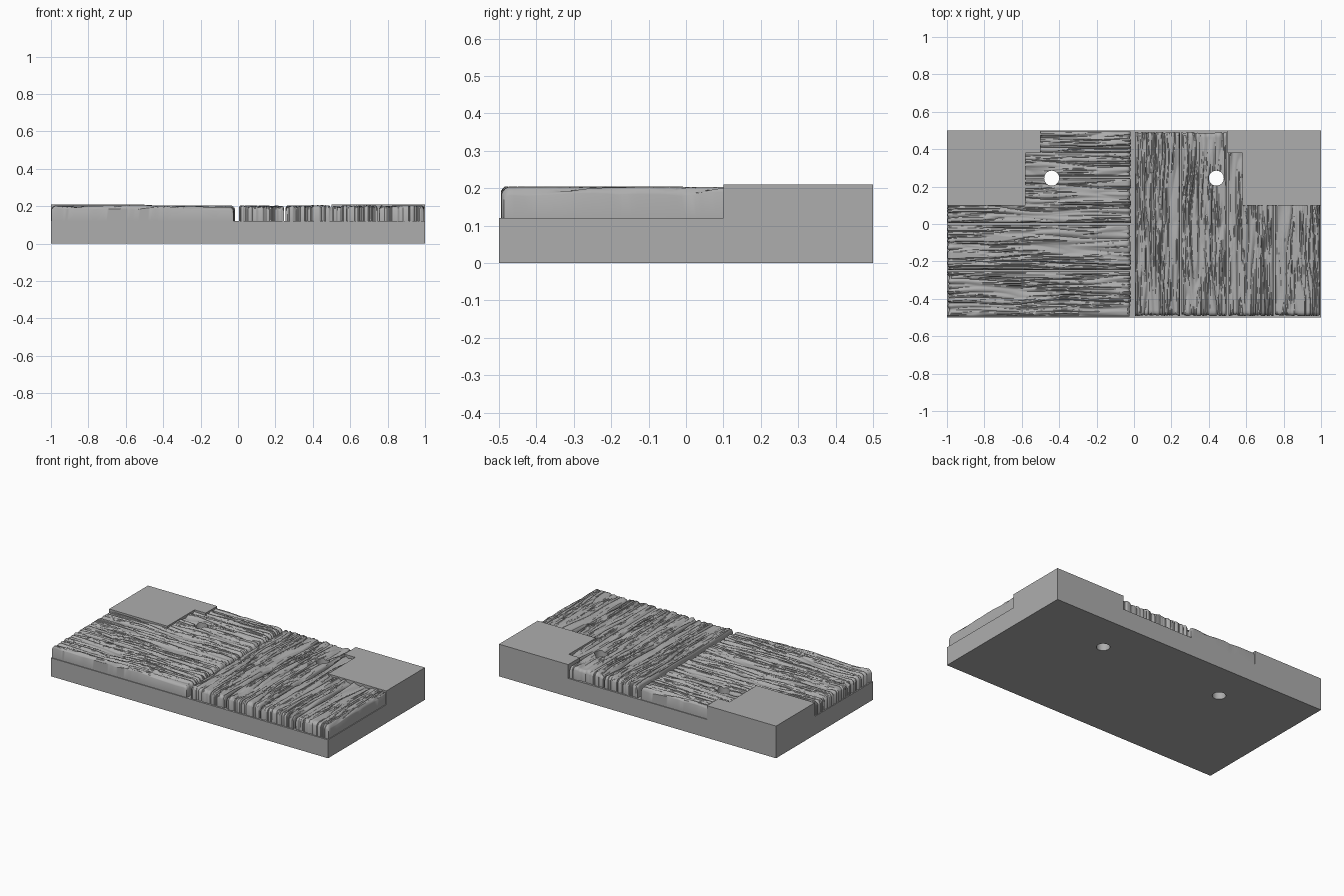
import bpy, bmesh, math
from mathutils import Vector, noise

if "Cube" in bpy.data.objects:
    bpy.data.objects.remove(bpy.data.objects["Cube"])

BASE_TOP, PLANK_TOP, BLOCK_TOP = 0.12, 0.203, 0.21

grey = bpy.data.materials.new("stone_grey")
grey.use_nodes = True
colour = (0.42, 0.42, 0.42, 1)
grey.diffuse_color = colour
grey.node_tree.nodes["Principled BSDF"].inputs["Base Color"].default_value = colour


def add_object(name, bm):
    bmesh.ops.recalc_face_normals(bm, faces=bm.faces)
    mesh = bpy.data.meshes.new(name)
    bm.to_mesh(mesh)
    bm.free()
    mesh.materials.append(grey)
    obj = bpy.data.objects.new(name, mesh)
    bpy.context.collection.objects.link(obj)
    return obj


def prism(name, outline, z0, z1):
    bm = bmesh.new()
    face = bm.faces.new([bm.verts.new((x, y, z0)) for x, y in outline])
    top = bmesh.ops.extrude_face_region(bm, geom=[face])["geom"]
    for v in top:
        if isinstance(v, bmesh.types.BMVert):
            v.co.z = z1
    return add_object(name, bm)


def grain(u, v, seed):
    """Groove strength from 0 to 1; lines run along v and wander slowly."""
    u += 0.014 * noise.noise(Vector((u * 5, v * 4, seed)))
    broad = noise.noise(Vector((u * 26, v * 1.6, seed + 7)))
    fine = noise.noise(Vector((u * 55, v * 3.5, seed + 31)))
    return max(0, 1 - abs(broad) / 0.22, 0.6 * (1 - abs(fine) / 0.2))


def plank(name, u0, u1, v0, v1, seed, along_x):
    """Closed board with grooved, rounded top; u is across it, v along it."""
    nu, nv = 64, 72
    bm = bmesh.new()
    rows = []

    def steps(a, b, n, r):
        # Extra stations near both ends carry the rounded rim
        rim = [0, 0, 0.15 * r, 0.5 * r, r]
        mid = [a + r + (b - a - 2 * r) * i / n for i in range(1, n)]
        return [a + d for d in rim] + mid + [b - d for d in reversed(rim)]

    us, vs = steps(u0, u1, nu, 0.01), steps(v0, v1, nv, 0.02)
    cu, cv = (u0 + u1) / 2, (v0 + v1) / 2
    for j, v in enumerate(vs):
        row = []
        for i, u in enumerate(us):
            g = grain(u, v, seed)
            du = min(u - u0, u1 - u)
            dv = min(v - v0, v1 - v)
            drop = 0.012 * max(0, 1 - du / 0.01) ** 2 + 0.018 * max(0, 1 - dv / 0.02) ** 2
            z = PLANK_TOP - 0.013 * g - drop
            z += 0.003 * noise.noise(Vector((u * 8, v * 3, seed + 50)))
            if i in (0, len(us) - 1) or j in (0, len(vs) - 1):
                z = BASE_TOP
            # Grooves continue down the cut ends
            end = max(0, 1 - dv / 0.02)
            pv = v + math.copysign(0.009 * g * end, cv - v)
            row.append(bm.verts.new((pv, u, z) if along_x else (u, pv, z)))
        rows.append(row)
    for a, b in zip(rows, rows[1:]):
        for i in range(len(us) - 1):
            bm.faces.new((a[i], a[i + 1], b[i + 1], b[i]))
    rim = rows[0] + [r[-1] for r in rows[1:-1]] + rows[-1][::-1] + [r[0] for r in rows[-2:0:-1]]
    bm.faces.new(rim)
    return add_object(name, bm)


# Slab under everything
slab = prism("base_slab", [(-1, -0.5), (1, -0.5), (1, 0.5), (-1, 0.5)], 0, BASE_TOP)

# Four boards along x on the right half, four along y on the left half
boards = []
for k in range(4):
    a, b = -0.5 + k * 0.25, -0.25 + k * 0.25
    boards.append(plank(f"right_plank_{k + 1}", a + 0.005, b - 0.005, -0.997, -0.015, k * 3.7, True))
    boards.append(plank(f"left_plank_{k + 1}", a + 0.505, b + 0.495, -0.493, 0.493, 20 + k * 4.3, False))

# Plain raised corner blocks, stepped on the inner edge
for side, label in ((-1, "right"), (1, "left")):
    outline = [(1, 0.1), (1, 0.5), (0.5, 0.5), (0.5, 0.38), (0.58, 0.38), (0.58, 0.1)]
    prism(label + "_corner_block", [(side * x, y) for x, y in outline], BASE_TOP, BLOCK_TOP)

# Round holes through slab and boards
for side, label in ((-1, "right"), (1, "left")):
    ring = [(side * 0.44 + 0.04 * math.cos(i * math.tau / 40),
             0.245 + 0.04 * math.sin(i * math.tau / 40)) for i in range(40)]
    cutter = prism(label + "_hole_cutter", ring, -0.1, 0.4)
    cutter.hide_render = True
    cutter.hide_set(True)
    near = [o for o in boards if o.name in (
        ("right_plank_3", "right_plank_4") if side < 0 else ("left_plank_2",))]
    for obj in [slab] + near:
        mod = obj.modifiers.new("hole", "BOOLEAN")
        mod.operation = "DIFFERENCE"
        mod.solver = "EXACT"
        mod.object = cutter
        bpy.context.view_layer.objects.active = obj
        bpy.ops.object.modifier_apply(modifier=mod.name)
    bpy.data.objects.remove(cutter)

for obj in boards + [slab]:
    obj.data.shade_smooth()
    obj.data.set_sharp_from_angle(angle=math.radians(35))
